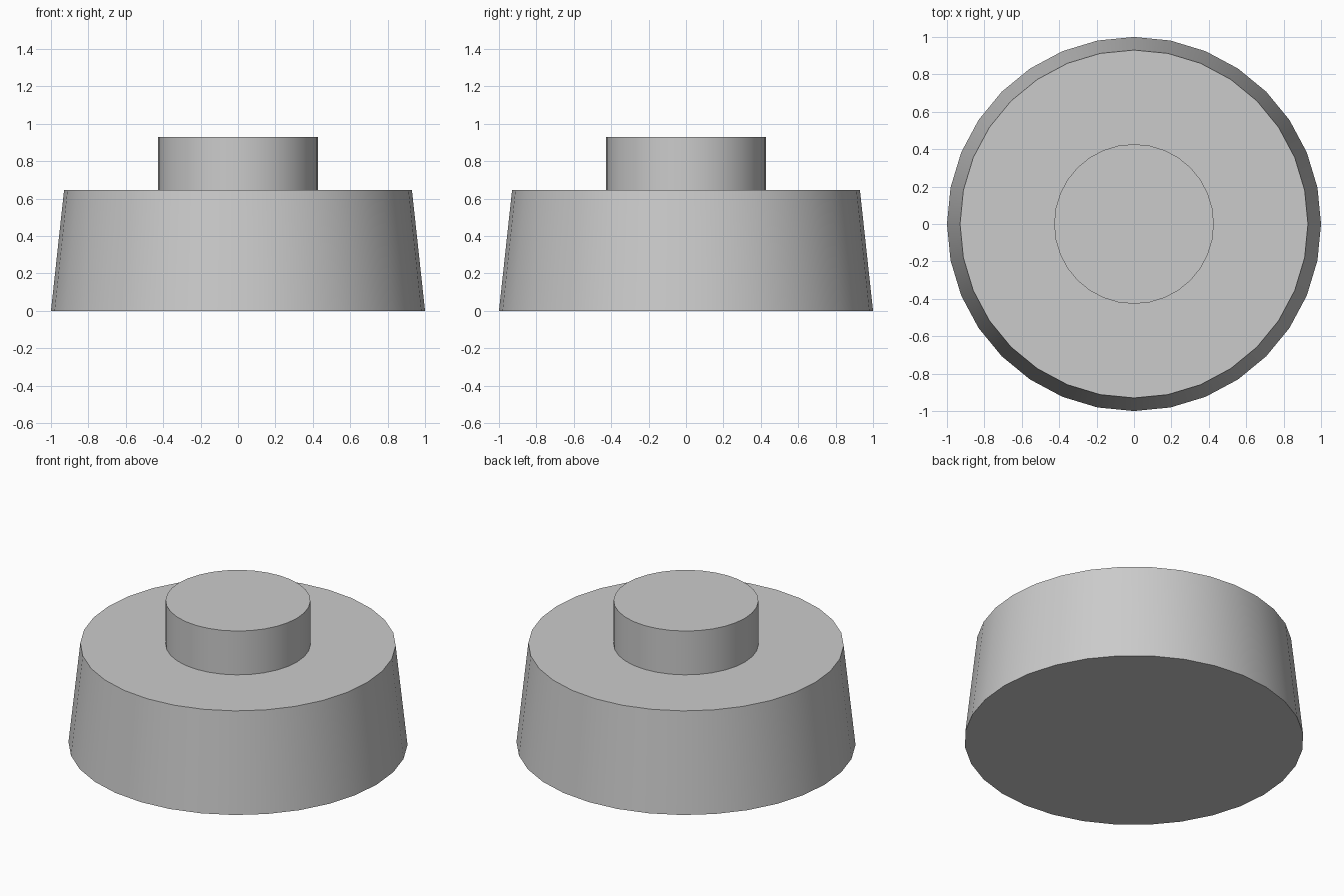
import bpy
import math

cube = bpy.data.objects.get("Cube")
if cube:
    bpy.data.objects.remove(cube, do_unlink=True)

# Single plain grey
grey = bpy.data.materials.new("plain_grey")
grey.use_nodes = True
colour = (0.6, 0.6, 0.6, 1)
grey.diffuse_color = colour
grey.node_tree.nodes["Principled BSDF"].inputs["Base Color"].default_value = colour


def round_part(name, bottom_radius, top_radius, z_low, z_high, sides):
    """Capped cone or cylinder, smooth around the wall with sharp rims."""
    bpy.ops.mesh.primitive_cone_add(
        vertices=sides, radius1=bottom_radius, radius2=top_radius,
        depth=z_high - z_low, location=(0, 0, (z_low + z_high) / 2))
    part = bpy.context.object
    part.name = name
    part.data.materials.append(grey)
    bpy.ops.object.shade_smooth_by_angle(angle=math.radians(30))
    return part


# Wide tapered body
round_part("tapered_base", 1.0, 0.93, 0.0, 0.645, 32)
# Straight knob standing on the body
round_part("top_knob", 0.427, 0.427, 0.645, 0.93, 32)
